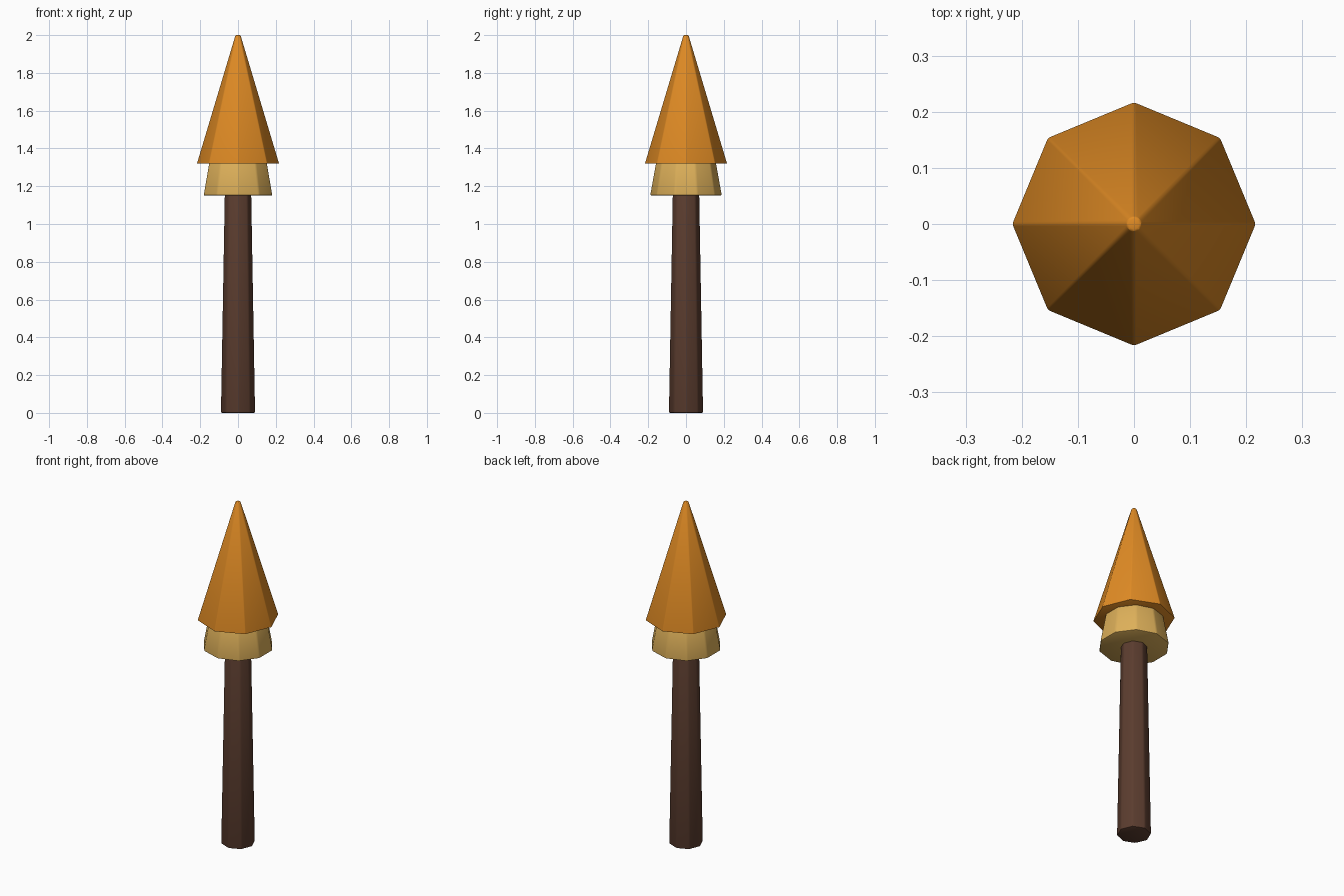
import bpy
import math

cube = bpy.data.objects.get("Cube")
if cube:
    bpy.data.objects.remove(cube, do_unlink=True)


def material(name, rgb):
    mat = bpy.data.materials.new(name)
    mat.use_nodes = True
    mat.diffuse_color = (*rgb, 1)
    mat.node_tree.nodes["Principled BSDF"].inputs["Base Color"].default_value = (*rgb, 1)
    return mat


def tapered_part(name, sides, bottom, top, z0, z1, bevel, mat):
    """Tapered prism with a vertex on +y and softly bevelled edges."""
    bpy.ops.mesh.primitive_cone_add(
        vertices=sides, radius1=bottom, radius2=top, depth=z1 - z0,
        location=(0, 0, (z0 + z1) / 2))
    obj = bpy.context.object
    obj.name = name
    obj.data.materials.append(mat)
    mod = obj.modifiers.new("soft_edges", 'BEVEL')
    mod.width = bevel
    mod.segments = 2
    mod.limit_method = 'ANGLE'
    mod.angle_limit = math.radians(25)
    bpy.ops.object.modifier_apply(modifier=mod.name)
    bpy.ops.object.shade_smooth_by_angle(angle=math.radians(35))
    return obj


brown = material("dark_brown", (0.105, 0.046, 0.028))
tan = material("pale_gold", (0.72, 0.43, 0.10))
orange = material("orange", (0.75, 0.26, 0.018))

# Trunk, collar of lower foliage, and pointed crown
tapered_part("trunk", 8, 0.092, 0.07, 0, 1.25, 0.008, brown)
tapered_part("lower_foliage", 10, 0.191, 0.155, 1.15, 1.35, 0.008, tan)
tapered_part("pointed_crown", 8, 0.218, 0.014, 1.32, 2.0, 0.004, orange)
